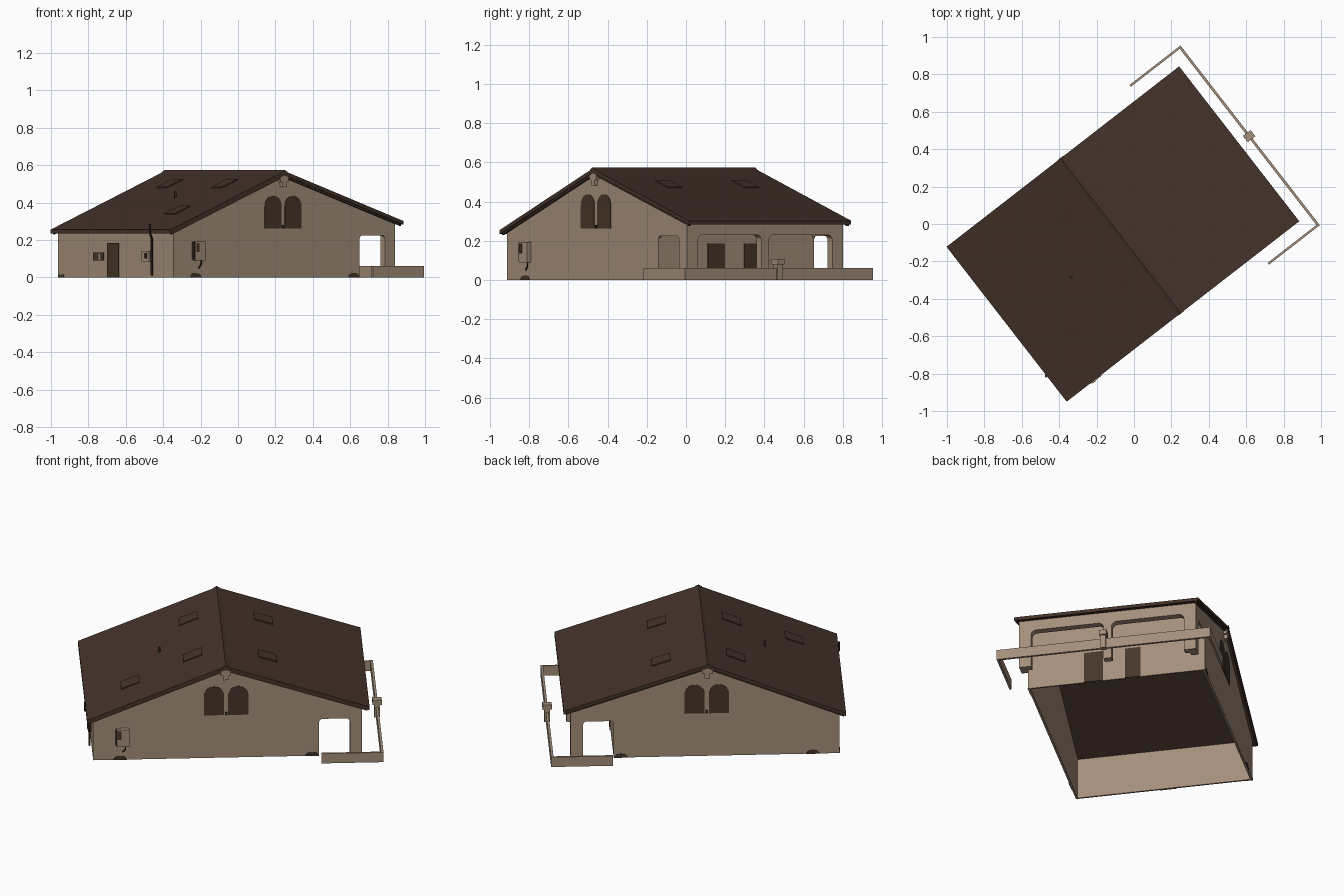
import bpy, bmesh, math
from mathutils import Matrix, Vector

if "Cube" in bpy.data.objects:
    bpy.data.objects.remove(bpy.data.objects["Cube"])

# House is laid out in its own axes (u = across ridge, v = along ridge), then turned
M = Matrix.Translation((-0.36, -0.95, 0)) @ Matrix.Rotation(math.radians(37.8), 4, 'Z')


def s2l(c):
    return tuple(((x / 255 + 0.055) / 1.055) ** 2.4 for x in c) + (1,)


def material(name, rgb):
    m = bpy.data.materials.new(name)
    m.diffuse_color = s2l(rgb)
    m.use_nodes = True
    m.node_tree.nodes["Principled BSDF"].inputs["Base Color"].default_value = m.diffuse_color
    return m


WALL = material("tan plaster", (164, 142, 122))
ROOF = material("dark brown roof", (68, 51, 41))
DARK = material("dark brown glass and doors", (70, 54, 42))
METAL = material("near black metal", (45, 36, 30))


def prism(name, pts, axis, a, b, mat):
    """Extrude an outline of (s, z) points from a to b along u or v."""
    place = (lambda s, d, z: (d, s, z)) if axis == 'u' else (lambda s, d, z: (s, d, z))
    bm = bmesh.new()
    rings = [[bm.verts.new(place(s, d, z)) for s, z in pts] for d in (a, b)]
    bm.faces.new(rings[0])
    bm.faces.new(rings[1][::-1])
    n = len(pts)
    for i in range(n):
        j = (i + 1) % n
        bm.faces.new((rings[0][i], rings[1][i], rings[1][j], rings[0][j]))
    bmesh.ops.recalc_face_normals(bm, faces=bm.faces)
    bm.transform(M)
    me = bpy.data.meshes.new(name)
    bm.to_mesh(me)
    bm.free()
    me.materials.append(mat)
    ob = bpy.data.objects.new(name, me)
    bpy.context.collection.objects.link(ob)
    return ob


def box(name, u, v, z, mat):
    return prism(name, [(u[0], z[0]), (u[1], z[0]), (u[1], z[1]), (u[0], z[1])], 'v', v[0], v[1], mat)


def arch(a, b, z0, h, r, steps=6):
    """Opening outline with rounded top corners, left foot to right foot."""
    pts = [(a, z0)]
    for cx, start in ((a + r, 180), (b - r, 90)):
        for i in range(steps + 1):
            t = math.radians(start - 90 * i / steps)
            p = (cx + r * math.cos(t), h - r + r * math.sin(t))
            if math.dist(p, pts[-1]) > 1e-5:
                pts.append(p)
    return pts + [(b, z0)]


def pipe(name, pts, r, mat):
    cu = bpy.data.curves.new(name, 'CURVE')
    cu.dimensions = '3D'
    cu.bevel_depth = r
    cu.bevel_resolution = 1
    cu.use_fill_caps = True
    sp = cu.splines.new('POLY')
    sp.points.add(len(pts) - 1)
    for p, q in zip(sp.points, pts):
        p.co = (*(M @ Vector(q)), 1)
    cu.materials.append(mat)
    bpy.context.collection.objects.link(bpy.data.objects.new(name, cu))


# Main dimensions
W, L, RIDGE, TOP = 1.574, 1.048, 0.772, 0.57
U0, U1, UP = 0.035, 1.534, 1.294
V0, V1 = 0.02, 1.026
T = 0.024


def roof_z(u):
    if u < RIDGE:
        return 0.255 + (TOP - 0.255) * u / RIDGE
    return TOP + (0.302 - TOP) * (u - RIDGE) / (W - RIDGE)


def under(u):
    return roof_z(u) - T + 0.002


# Roof slabs and ridge cap
prism("roof", [(0, roof_z(0)), (RIDGE, TOP - 0.002), (W, roof_z(W)),
               (W, roof_z(W) - T + 0.004), (RIDGE, TOP - T), (0, roof_z(0) - T + 0.004)], 'v', 0, L, ROOF)
prism("ridge_cap", [(RIDGE - 0.02, roof_z(RIDGE - 0.02)), (RIDGE, TOP + 0.003), (RIDGE + 0.02, roof_z(RIDGE + 0.02)),
                    (RIDGE, TOP - 0.01)], 'v', -0.002, L + 0.002, ROOF)

# Gable walls, each with a porch side opening and an upper pair of arched windows
for side, va, vb, out in (("front", V0, V0 + 0.012, -1), ("back", V1 - 0.012, V1, 1)):
    outline = [(U0, 0)] + arch(UP, 1.465, 0, 0.225, 0.02) + [
        (U1, 0), (U1, under(U1)), (RIDGE, under(RIDGE)), (U0, under(U0))]
    prism(side + "_gable_wall", outline, 'v', va, vb, WALL)
    face = va if out < 0 else vb
    for i, (a, b) in enumerate(((0.652, 0.764), (0.787, 0.899))):
        prism(f"{side}_arched_window_{i}", arch(a, b, 0.262, 0.437, 0.055), 'v', face, face + out * 0.003, DARK)
    box(side + "_window_latch", (0.768, 0.783), (face, face + out * 0.006), (0.262, 0.28), METAL)
    # Ridge beam end and dark trim under the roof edge
    d = sorted((face, face + out * 0.018))
    box(side + "_ridge_beam", (0.745, 0.80), d, (0.51, 0.55), WALL)
    box(side + "_ridge_beam_foot", (0.757, 0.788), d, (0.483, 0.51), WALL)
    prism(side + "_verge_trim", [(0.01, under(0.01) - 0.008), (RIDGE, under(RIDGE) - 0.012),
                                 (W - 0.01, under(W - 0.01) - 0.008), (W - 0.01, under(W - 0.01)),
                                 (RIDGE, under(RIDGE)), (0.01, under(0.01))],
          'v', face, face + out * 0.014, ROOF)
    # Low half-round vents
    for i, c in enumerate((0.185, 1.255)):
        pts = [(c + 0.038 * math.cos(math.pi * k / 8), 0.024 * math.sin(math.pi * k / 8)) for k in range(9)]
        prism(f"{side}_base_vent_{i}", pts, 'v', face, face + out * 0.003, DARK)

# Eave wall and house wall behind the porch
box("eave_wall", (U0, U0 + 0.01), (V0, V1), (0, under(U0)), WALL)
box("porch_back_wall", (UP - 0.01, UP), (V0 + 0.005, V1 - 0.005), (0, under(UP)), WALL)

# Porch arcade with two wide openings
arcade = [(V0, 0)] + arch(0.088, 0.5, 0, 0.23, 0.03) + arch(0.546, 0.958, 0, 0.23, 0.03) + [
    (V1, 0), (V1, under(U1)), (V0, under(U1))]
prism("porch_arcade", arcade, 'u', U1 - 0.04, U1, WALL)
for i, v in enumerate((V0, V1 - 0.04)):
    box(f"porch_corner_column_{i}", (1.465, U1 - 0.002), (v, v + 0.04), (0, 0.285), WALL)

# Porch doors
for i, (a, b) in enumerate(((0.338, 0.446), (0.572, 0.66))):
    box(f"porch_door_{i}", (UP, UP + 0.005), (a, b), (0, 0.187), DARK)

# Back door, small window and corner vent on the eave wall
box("side_door", (U0 - 0.005, U0), (0.494, 0.592), (0, 0.185), DARK)
box("side_window", (U0 - 0.006, U0), (0.625, 0.715), (0.09, 0.132), DARK)
box("side_window_pane", (U0 - 0.009, U0), (0.645, 0.663), (0.094, 0.128), WALL)
box("corner_vent", (U0 - 0.003, U0), (0.975, V1), (0, 0.016), DARK)

# Meter box with service mast on the eave wall
box("meter_box", (U0 - 0.02, U0), (0.21, 0.275), (0.085, 0.14), WALL)
box("meter_dial", (U0 - 0.024, U0), (0.225, 0.245), (0.10, 0.13), METAL)
pipe("service_mast", [(U0 - 0.012, 0.195, 0.01), (U0 - 0.012, 0.195, 0.21), (-0.004, 0.175, 0.235),
                      (-0.004, 0.175, 0.285)], 0.006, METAL)

# Air conditioner on the front gable
box("air_conditioner", (0.165, 0.235), (V0 - 0.025, V0), (0.09, 0.193), WALL)
box("air_conditioner_grille", (0.160, 0.165), (V0 - 0.022, V0), (0.095, 0.19), METAL)
box("air_conditioner_louvre", (0.17, 0.19), (V0 - 0.028, V0), (0.135, 0.185), DARK)
pipe("air_conditioner_hose", [(0.215, V0 - 0.008, 0.09), (0.215, V0 - 0.008, 0.07), (0.2, V0 - 0.008, 0.05)],
     0.004, METAL)

# Skylights lying on the slopes
for i, (a, b, v) in enumerate(((0.55, 0.655, 0.785), (0.55, 0.655, 0.305), (0.2, 0.303, 0.267),
                               (0.968, 1.072, 0.795), (0.968, 1.072, 0.30))):
    prism(f"skylight_{i}", [(a, roof_z(a) - 0.003), (b, roof_z(b) - 0.003), (b, roof_z(b) + 0.005),
                            (a, roof_z(a) + 0.005)], 'v', v - 0.046, v + 0.046, ROOF)

# Roof vent pipe
pipe("roof_vent_pipe", [(0.427, 0.51, 0.42), (0.427, 0.51, 0.458)], 0.007, METAL)

# Low garden wall around the porch, with a mailbox pillar
box("garden_wall_long", (1.634, 1.648), (-0.084, 1.132), (0, 0.06), WALL)
for i, v in enumerate((-0.084, 1.12)):
    box(f"garden_wall_return_{i}", (1.303, 1.634), (v, v + 0.012), (0, 0.06), WALL)
box("mailbox_post", (1.625, 1.657), (0.508, 0.54), (0, 0.08), WALL)
box("mailbox", (1.615, 1.667), (0.503, 0.545), (0.078, 0.107), WALL)
